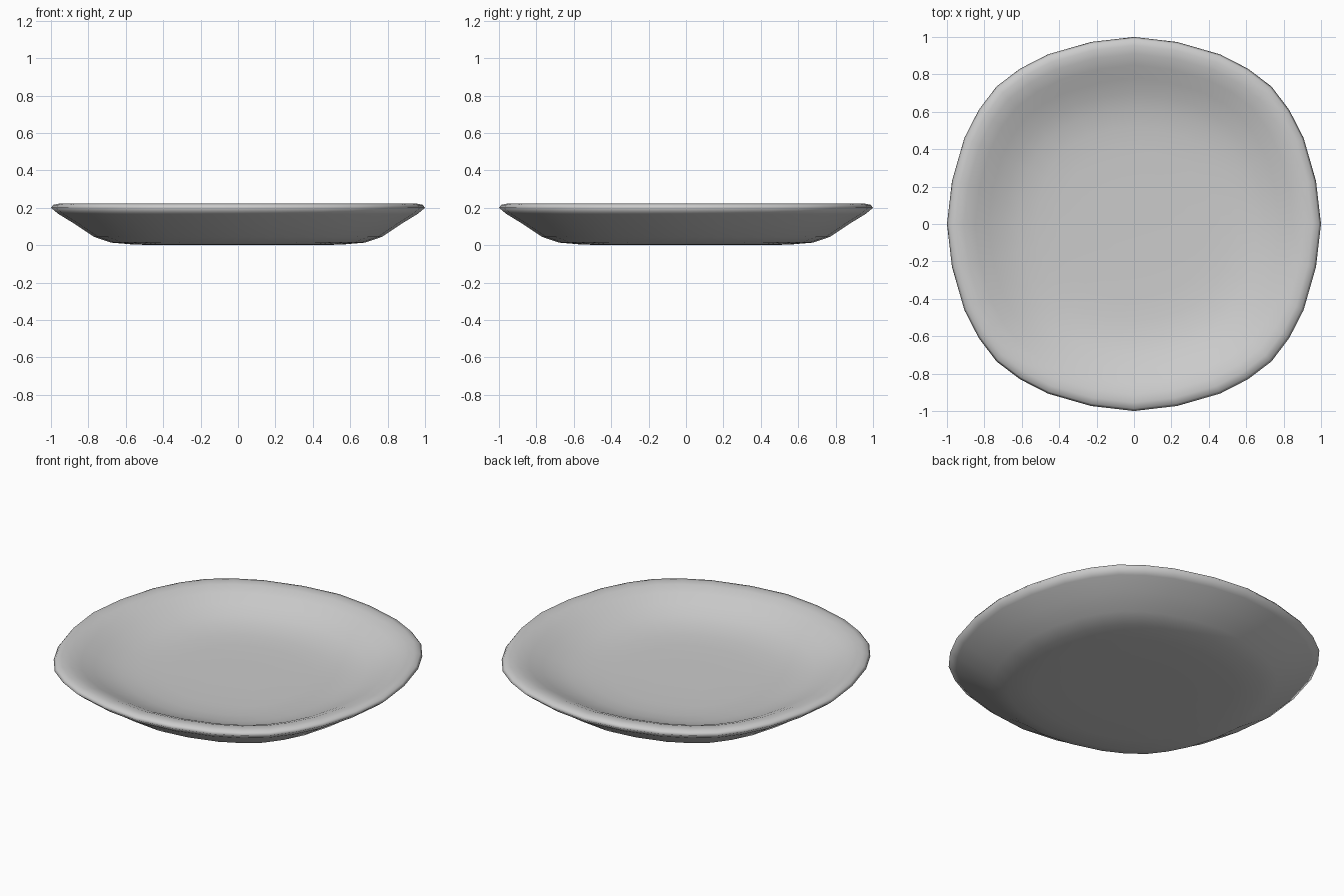
import bpy, bmesh, math

if "Cube" in bpy.data.objects:
    bpy.data.objects.remove(bpy.data.objects["Cube"])

# Rounded-square outline: one octant, mirrored into 32 directions
octant = [(1.0, 0.0), (0.973, 0.23), (0.907, 0.46), (0.83, 0.61), (0.735, 0.735)]
quarter = octant + [(y, x) for x, y in reversed(octant[1:4])]
outline = []
for k in range(4):
    c, s = round(math.cos(k * math.pi / 2)), round(math.sin(k * math.pi / 2))
    outline += [(x * c - y * s, x * s + y * c) for x, y in quarter]

# Cross-section (scale, height): underside centre, outer wall, rim, inner wall, floor
profile = [(0.3, 0.0), (0.55, 0.003), (0.68, 0.014), (0.77, 0.045), (0.87, 0.112),
           (0.96, 0.167), (1.0, 0.2), (0.988, 0.216), (0.955, 0.223), (0.91, 0.218),
           (0.85, 0.195), (0.78, 0.162), (0.70, 0.130), (0.62, 0.108), (0.52, 0.094),
           (0.40, 0.088), (0.2, 0.086)]

# Plate
bm = bmesh.new()
rings = [[bm.verts.new((x * r, y * r, z)) for x, y in outline] for r, z in profile]
n = len(outline)
for a, b in zip(rings, rings[1:]):
    for i in range(n):
        j = (i + 1) % n
        bm.faces.new((a[i], a[j], b[j], b[i]))
for ring in (rings[0], rings[-1]):
    bm.faces.new(ring)
bmesh.ops.recalc_face_normals(bm, faces=bm.faces)
for f in bm.faces:
    f.smooth = True
mesh = bpy.data.meshes.new("plate")
bm.to_mesh(mesh)
bm.free()
plate = bpy.data.objects.new("plate", mesh)
bpy.context.collection.objects.link(plate)

# Slightly darker grey glaze
mat = bpy.data.materials.new("grey_glaze")
mat.diffuse_color = (0.6, 0.6, 0.6, 1)
mat.use_nodes = True
mat.node_tree.nodes["Principled BSDF"].inputs["Base Color"].default_value = mat.diffuse_color
mesh.materials.append(mat)
